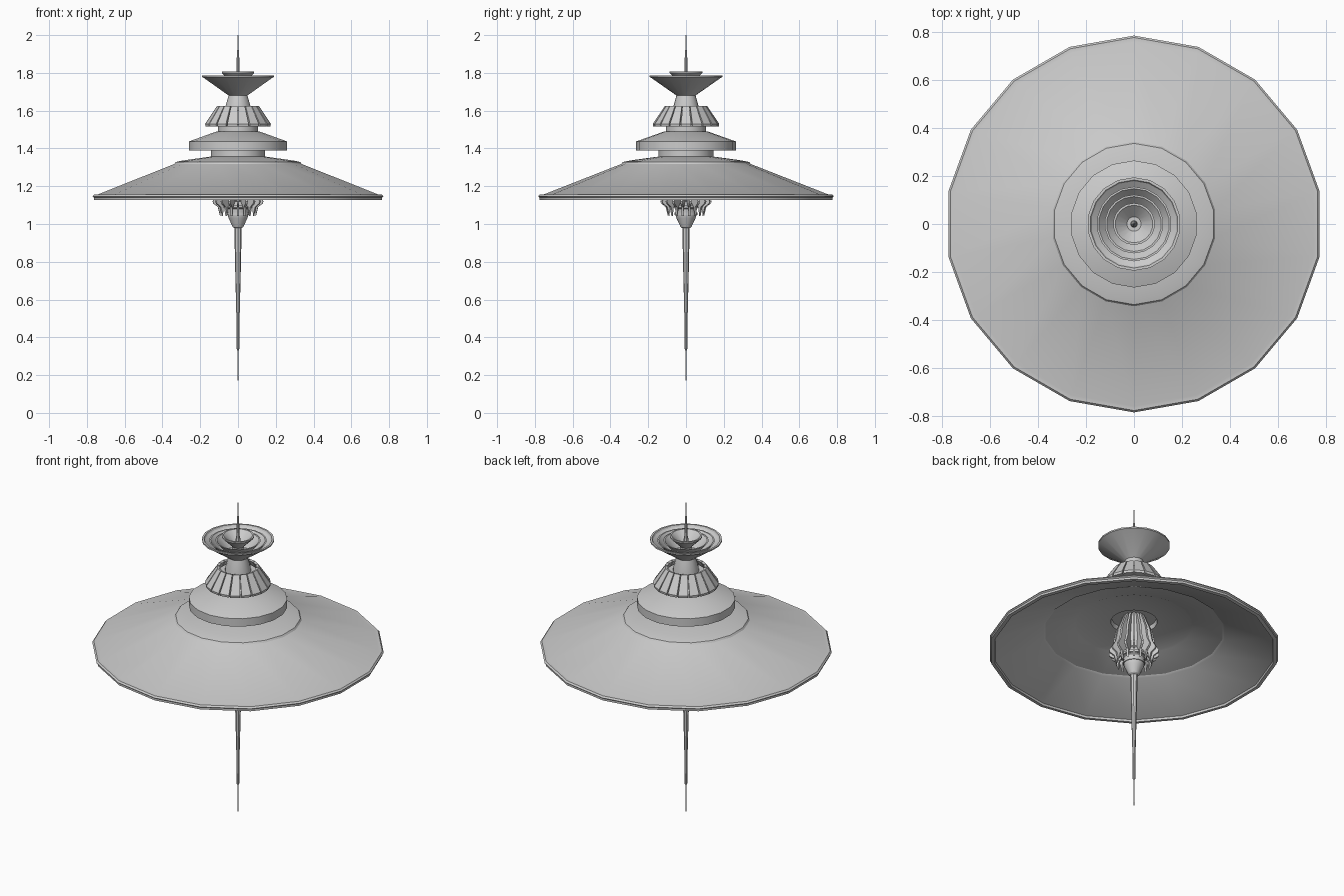
import bpy, bmesh, math

SIDES = 18


def finish(bm, name, smooth=True):
    bmesh.ops.remove_doubles(bm, verts=bm.verts, dist=1e-5)
    bmesh.ops.recalc_face_normals(bm, faces=bm.faces)
    mesh = bpy.data.meshes.new(name)
    bm.to_mesh(mesh)
    bm.free()
    ob = bpy.data.objects.new(name, mesh)
    bpy.context.collection.objects.link(ob)
    if smooth:
        bpy.ops.object.select_all(action='DESELECT')
        ob.select_set(True)
        bpy.context.view_layer.objects.active = ob
        bpy.ops.object.shade_smooth_by_angle(angle=math.radians(25))
    return ob


def ring_point(r, a, z):
    return (r * math.cos(a), r * math.sin(a), z)


def lathe(name, profile, sides=SIDES, closed=False):
    """Spin (radius, z) points around z, with one corner on the +y axis."""
    bm = bmesh.new()
    rings = []
    for r, z in profile:
        if r == 0:
            rings.append([bm.verts.new((0, 0, z))] * sides)
        else:
            rings.append([bm.verts.new(ring_point(r, math.pi / 2 + math.tau * i / sides, z))
                          for i in range(sides)])
    pairs = list(zip(rings, rings[1:]))
    if closed:
        pairs.append((rings[-1], rings[0]))
    for a, b in pairs:
        for i in range(sides):
            j = (i + 1) % sides
            quad = list(dict.fromkeys([a[i], a[j], b[j], b[i]]))
            if len(quad) > 2:
                bm.faces.new(quad)
    return finish(bm, name)


def radial_slats(name, profile, count, share=None, width=None, phase=0.0):
    """Closed (radius, z) outline given thickness and repeated around z."""
    bm = bmesh.new()
    for k in range(count):
        mid = math.pi / 2 + math.tau * (k + phase) / count
        sides = []
        for s in (-1, 1):
            pts = []
            for r, z in profile:
                half = math.pi / count * share if share else width / 2 / r
                pts.append(bm.verts.new(ring_point(r, mid + s * half, z)))
            sides.append(pts)
        a, b = sides
        bm.faces.new(a)
        bm.faces.new(b[::-1])
        for i in range(len(a)):
            j = (i + 1) % len(a)
            bm.faces.new([a[i], b[i], b[j], a[j]])
    return finish(bm, name, smooth=False)


# Wide main saucer: upper skin, rolled rim, stepped underside
lathe("saucer", [(0.0, 1.36), (0.145, 1.357), (0.27, 1.34), (0.315, 1.333), (0.335, 1.328),
                 (0.342, 1.318), (0.757, 1.155), (0.775, 1.155), (0.783, 1.146),
                 (0.775, 1.14), (0.775, 1.128), (0.755, 1.126), (0.752, 1.138),
                 (0.492, 1.243), (0.482, 1.252), (0.318, 1.292), (0.308, 1.297),
                 (0.125, 1.31), (0.12, 1.335), (0.0, 1.335)])

# Collar and the second, smaller disc
lathe("lower_collar", [(0.0, 1.40), (0.145, 1.40), (0.145, 1.35), (0.0, 1.35)])
lathe("middle_disc", [(0.0, 1.492), (0.115, 1.49), (0.264, 1.437), (0.264, 1.39), (0.0, 1.39)])
lathe("upper_collar", [(0.0, 1.53), (0.107, 1.53), (0.107, 1.485), (0.0, 1.485)])

# Louvred cone: inner core, base ring and slats
lathe("louvre_core", [(0.065, 1.60), (0.10, 1.60), (0.15, 1.525), (0.0, 1.525)])
lathe("louvre_base", [(0.0, 1.526), (0.165, 1.526), (0.165, 1.517), (0.0, 1.517)])
radial_slats("louvre_slats", [(0.112, 1.625), (0.176, 1.53), (0.174, 1.517),
                              (0.155, 1.517), (0.098, 1.622)], SIDES, share=0.88, phase=0.5)

# Neck holding the dish
lathe("dish_neck", [(0.0, 1.69), (0.048, 1.69), (0.068, 1.62), (0.072, 1.56), (0.0, 1.56)])

# Dish with nested cups inside
lathe("dish", [(0.0, 1.68), (0.05, 1.68), (0.186, 1.775), (0.194, 1.779), (0.194, 1.787),
               (0.183, 1.787), (0.178, 1.778), (0.05, 1.692), (0.0, 1.692)])
for name, r, top, foot in (("outer_cup", 0.155, 1.778, 0.10),
                           ("middle_cup", 0.122, 1.778, 0.065)):
    lathe(name, [(r, top), (r - 0.008, top), (foot - 0.008, 1.715), (foot, 1.715)], closed=True)
lathe("inner_cup", [(0.0, 1.69), (0.03, 1.69), (0.032, 1.745), (0.087, 1.8),
                    (0.087, 1.808), (0.078, 1.808), (0.03, 1.762), (0.0, 1.762)])

# Antenna on top
lathe("antenna", [(0.0, 1.70), (0.016, 1.70), (0.014, 1.78), (0.008, 1.81), (0.006, 1.915),
                  (0.003, 1.925), (0.002, 2.0), (0.0, 2.0)], sides=8)

# Hanging core under the saucer
lathe("lower_core", [(0.0, 1.34), (0.05, 1.34), (0.07, 1.20), (0.067, 1.125), (0.06, 1.12),
                     (0.062, 1.085), (0.057, 1.08), (0.055, 1.045), (0.05, 1.03),
                     (0.029, 0.985), (0.02, 0.978), (0.0, 0.978)])

# Curved fins around the hanging core
radial_slats("lower_fins", [(0.045, 1.34), (0.06, 1.34), (0.10, 1.24), (0.115, 1.16),
                            (0.136, 1.12), (0.132, 1.108), (0.108, 1.09), (0.096, 1.043),
                            (0.09, 1.09), (0.06, 1.12)], SIDES, width=0.012)
for z, r in ((1.10, 0.07), (1.06, 0.06)):
    lathe("core_band", [(0.04, z), (r, z), (r, z - 0.012), (0.04, z - 0.012)], closed=True)

# Long needle reaching down to the ground
lathe("needle", [(0.0, 1.0), (0.02, 1.0), (0.019, 0.95), (0.014, 0.72), (0.009, 0.52),
                 (0.007, 0.34), (0.004, 0.335), (0.003, 0.2), (0.0015, 0.195), (0.0, 0.0)], sides=8)
